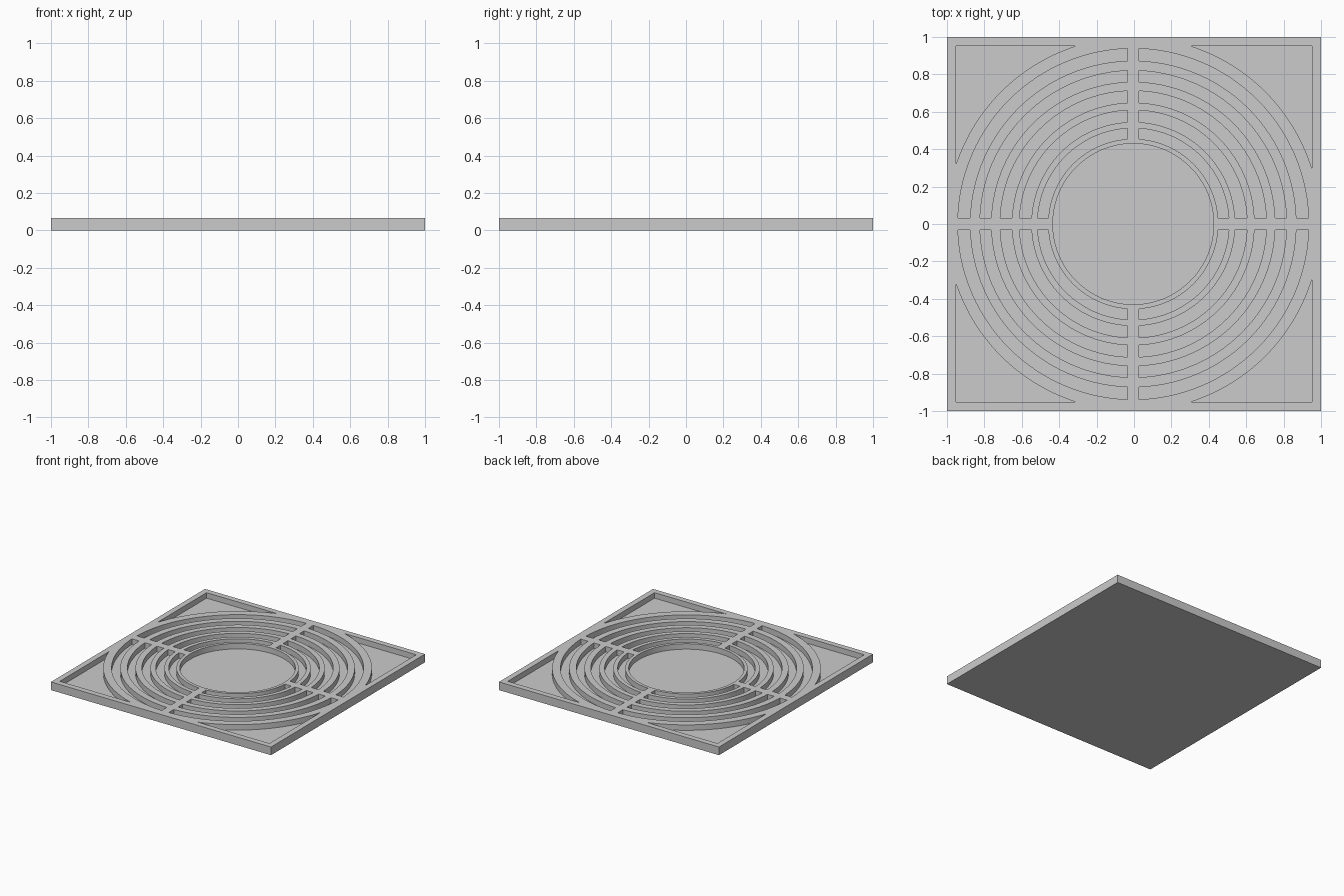
import bpy
import bmesh
from math import acos, asin, cos, sin, pi, radians

cube = bpy.data.objects.get("Cube")
if cube:
    bpy.data.objects.remove(cube, do_unlink=True)

HEIGHT, FLOOR = 0.067, 0.022   # slab thickness, floor level of the pockets
CX = -0.004                    # centre of the ring pattern
SPOKE = 0.032                  # half width of the cross ribs
RIM = 0.953                    # inner edge of the square border
CORNER_R, DISC_R = 1.0, 0.43
SLOTS = [(0.455, 0.512), (0.545, 0.609), (0.649, 0.712), (0.76, 0.82), (0.873, 0.938)]
STEPS = 28

grey = bpy.data.materials.new("light_grey")
grey.use_nodes = True
colour = (0.6, 0.6, 0.6, 1)
grey.diffuse_color = colour
grey.node_tree.nodes["Principled BSDF"].inputs["Base Color"].default_value = colour


def arc(r, a0, a1, steps=STEPS):
    angles = [a0 + (a1 - a0) * i / steps for i in range(steps + 1)]
    return [(r * cos(a), r * sin(a)) for a in angles]


def add_prism(bm, outline, z0, z1, sx=1, sy=1, cx=0):
    """Extrude a flat outline, optionally mirrored into another quadrant."""
    face = bm.faces.new([bm.verts.new((cx + sx * x, sy * y, z0)) for x, y in outline])
    top = bmesh.ops.extrude_face_region(bm, geom=[face])["geom"]
    verts = [v for v in top if isinstance(v, bmesh.types.BMVert)]
    bmesh.ops.translate(bm, vec=(0, 0, z1 - z0), verts=verts)


def make_object(name, bm):
    bmesh.ops.recalc_face_normals(bm, faces=bm.faces)
    mesh = bpy.data.meshes.new(name)
    bm.to_mesh(mesh)
    bm.free()
    mesh.materials.append(grey)
    obj = bpy.data.objects.new(name, mesh)
    bpy.context.collection.objects.link(obj)
    return obj


# Square slab
bm = bmesh.new()
add_prism(bm, [(-1, -1), (1, -1), (1, 1), (-1, 1)], 0, HEIGHT)
slab = make_object("grooved_square_plate", bm)

# Pockets: central disc, ring slots and corner triangles
bm = bmesh.new()
top = HEIGHT + 0.05
add_prism(bm, arc(DISC_R, 0, 2 * pi, 4 * STEPS)[:-1], FLOOR, top, cx=CX)
for sx in (-1, 1):
    for sy in (-1, 1):
        for r0, r1 in SLOTS:
            a0, a1 = asin(SPOKE / r0), asin(SPOKE / r1)
            outline = arc(r1, a1, pi / 2 - a1) + arc(r0, pi / 2 - a0, a0)
            add_prism(bm, outline, FLOOR, top, sx, sy, CX)
        limit = RIM - sx * CX
        outline = arc(CORNER_R, acos(limit / CORNER_R), asin(RIM / CORNER_R))
        add_prism(bm, outline + [(limit, RIM)], FLOOR, top, sx, sy, CX)
cutter = make_object("pocket_cutter", bm)
cutter.hide_render = True

# Cut the pockets into the slab
cut = slab.modifiers.new("pockets", 'BOOLEAN')
cut.operation = 'DIFFERENCE'
cut.solver = 'EXACT'
cut.object = cutter
bpy.ops.object.select_all(action='DESELECT')
bpy.context.view_layer.objects.active = slab
slab.select_set(True)
bpy.ops.object.modifier_apply(modifier=cut.name)
bpy.data.objects.remove(cutter, do_unlink=True)
bpy.ops.object.shade_smooth_by_angle(angle=radians(30))
